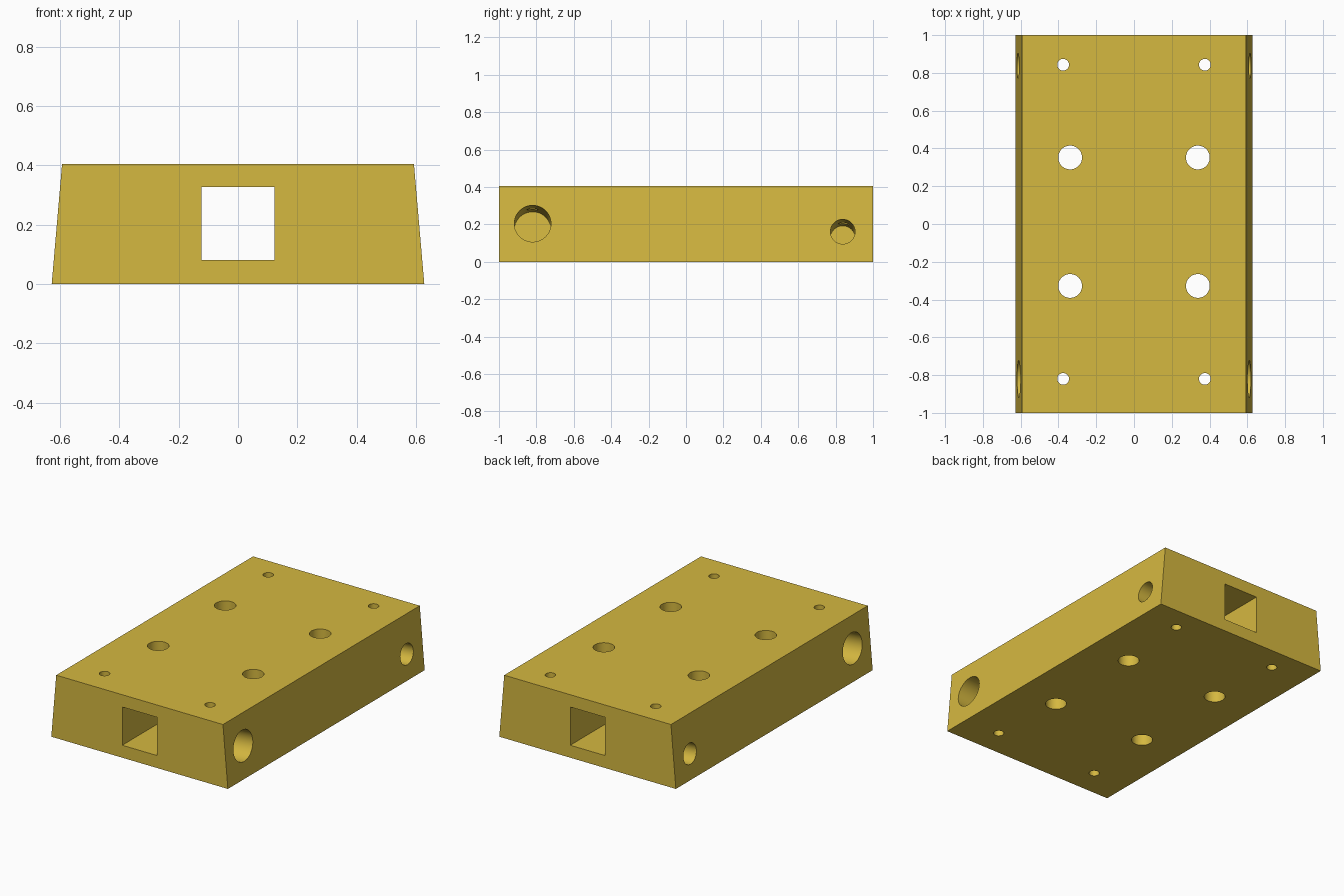
import bpy, math
from mathutils import Vector, Matrix

if "Cube" in bpy.data.objects:
    bpy.data.objects.remove(bpy.data.objects["Cube"])

H, W0, W1 = 0.405, 0.628, 0.593      # height, half widths at bottom and top

mat = bpy.data.materials.new("mustard yellow")
mat.diffuse_color = (0.665, 0.479, 0.051, 1)
mat.use_nodes = True
mat.node_tree.nodes["Principled BSDF"].inputs["Base Color"].default_value = mat.diffuse_color


def mesh_object(name, verts, faces):
    me = bpy.data.meshes.new(name)
    me.from_pydata(verts, [], faces)
    me.materials.append(mat)
    ob = bpy.data.objects.new(name, me)
    bpy.context.collection.objects.link(ob)
    return ob


def prism(name, profile, half_length):
    """Extrude an xz profile (counter-clockwise from the front) along y."""
    n = len(profile)
    verts = [(x, y, z) for y in (-half_length, half_length) for x, z in profile]
    faces = [tuple(range(n)), tuple(range(2 * n - 1, n - 1, -1))]
    faces += [(i, i + n, (i + 1) % n + n, (i + 1) % n) for i in range(n)]
    return mesh_object(name, verts, faces)


def drill(name, start, end, radius, sides=48):
    """Round cutter running from start to end."""
    a, b = Vector(start), Vector(end)
    turn = (b - a).to_track_quat('Z', 'Y').to_matrix().to_4x4()
    place = Matrix.Translation((a + b) / 2) @ turn
    bpy.ops.mesh.primitive_cylinder_add(vertices=sides, radius=radius, depth=(b - a).length)
    ob = bpy.context.object
    ob.name = name
    ob.data.transform(place)
    ob.data.materials.append(mat)
    return ob


# tapered block
block = prism("block", [(-W0, 0), (W0, 0), (W1, H), (-W1, H)], 1.0)

# square channel along the length
cutters = [prism("channel_cutter", [(-.123, .08), (.123, .08), (.123, .326), (-.123, .326)], 1.1)]

slope = (W0 - W1) / H
for s in (-1, 1):
    # vertical through holes
    for x, y, r in ((.375, .843, .031), (.375, -.82, .031), (.338, .352, .063), (.338, -.328, .063)):
        cutters.append(drill("vertical_cutter", (s * x, y, -.1), (s * x, y, H + .1), r))
    # blind side holes, square to the sloping sides
    for y, z, r in ((-.82, .204, .098), (.838, .161, .066)):
        mouth = Vector((s * (W0 - slope * z), y, z))
        out = Vector((s, 0, slope)).normalized()
        cutters.append(drill("side_cutter", mouth + out * .1, mouth - out * .4, r))

# cut all holes
for c in cutters:
    m = block.modifiers.new(c.name, 'BOOLEAN')
    m.operation, m.solver, m.object = 'DIFFERENCE', 'EXACT', c
bpy.context.view_layer.objects.active = block
for o in bpy.context.selected_objects:
    o.select_set(False)
block.select_set(True)
for m in list(block.modifiers):
    bpy.ops.object.modifier_apply(modifier=m.name)
for c in cutters:
    bpy.data.objects.remove(c, do_unlink=True)
bpy.ops.object.shade_smooth_by_angle(angle=math.radians(30))
